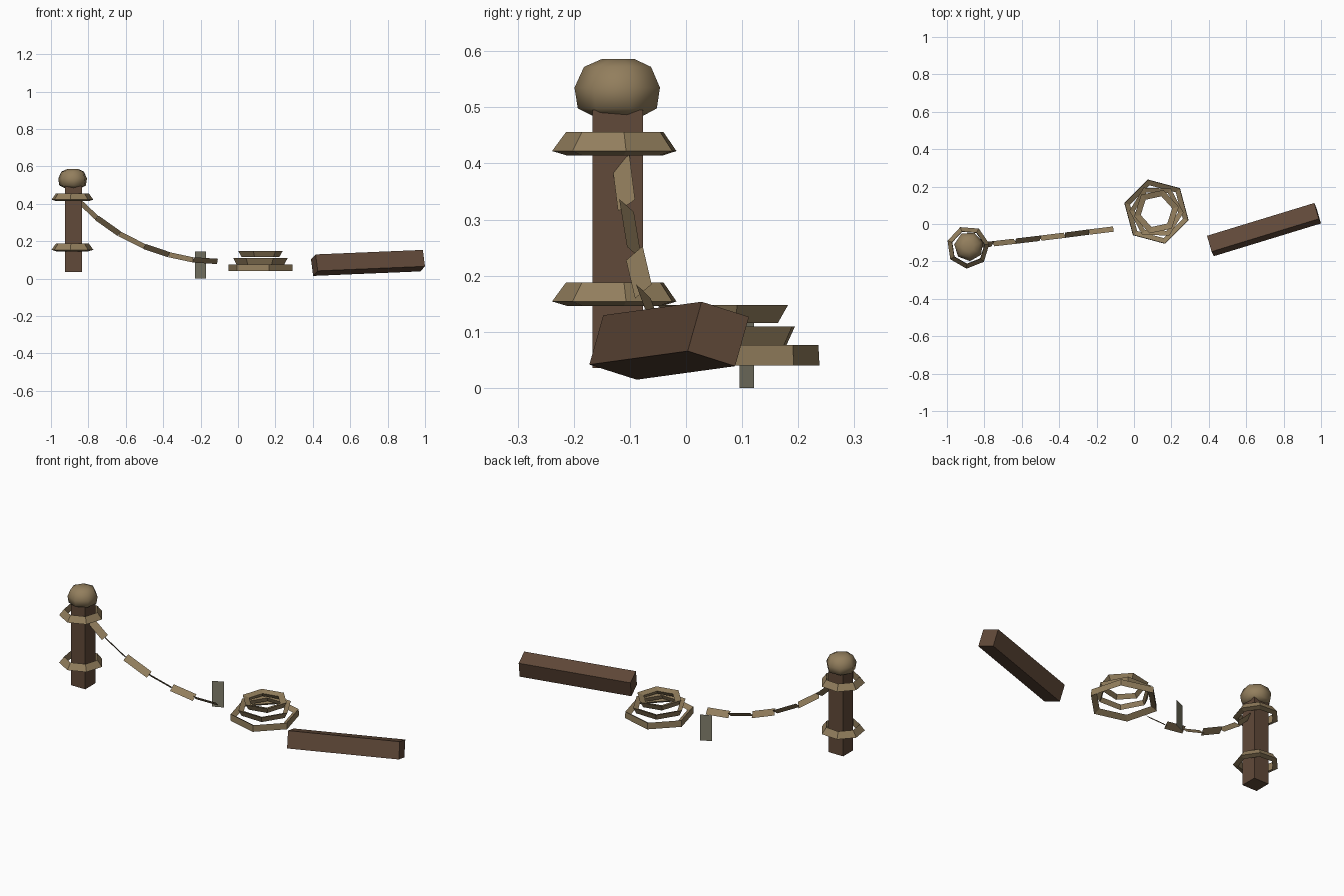
import bpy, bmesh
from math import sin, cos, pi, radians
from mathutils import Vector, Matrix, Euler

if "Cube" in bpy.data.objects:
    bpy.data.objects.remove(bpy.data.objects["Cube"])


def material(name, rgb):
    mat = bpy.data.materials.new(name)
    mat.use_nodes = True
    mat.diffuse_color = (*rgb, 1)
    mat.node_tree.nodes["Principled BSDF"].inputs["Base Color"].default_value = (*rgb, 1)
    return mat


WOOD = material("brown_wood", (0.12, 0.068, 0.041))
ROPE = material("tan_rope", (0.29, 0.21, 0.11))
TAG = material("grey_tag", (0.22, 0.21, 0.15))


def finish(bm, name, mat, recalc=True):
    if recalc:
        bmesh.ops.recalc_face_normals(bm, faces=bm.faces)
    mesh = bpy.data.meshes.new(name)
    bm.to_mesh(mesh)
    bm.free()
    mesh.materials.append(mat)
    obj = bpy.data.objects.new(name, mesh)
    bpy.context.collection.objects.link(obj)
    return obj


def beam(name, size, centre, rotation=(0, 0, 0)):
    bm = bmesh.new()
    turn = Euler([radians(a) for a in rotation]).to_matrix().to_4x4()
    bmesh.ops.create_cube(bm, size=1, matrix=Matrix.Translation(centre) @ turn @ Matrix.Diagonal((*size, 1)))
    return finish(bm, name, WOOD)


def lathe(name, profile, centre, sides, phase, closed):
    """Sweep (radius, height) points round a vertical axis with few sides."""
    bm = bmesh.new()
    loops = []
    for r, z in profile:
        loops.append([bm.verts.new((centre[0] + r * cos(phase + 2 * pi * i / sides),
                                    centre[1] + r * sin(phase + 2 * pi * i / sides), z))
                      for i in range(sides)])
    pairs = list(zip(loops, loops[1:]))
    if closed:
        pairs.append((loops[-1], loops[0]))
    else:
        bm.faces.new(loops[0])
        bm.faces.new(loops[-1])
    for a, b in pairs:
        for i in range(sides):
            j = (i + 1) % sides
            bm.faces.new((a[i], a[j], b[j], b[i]))
    return finish(bm, name, ROPE)


# Upright post and fallen beam
post = (-0.88, -0.122)
beam("post", (0.09, 0.09, 0.46), (*post, 0.265))
beam("fallen_beam", (0.60, 0.092, 0.092), (0.695, -0.03, 0.084), (-17, -2.3, 17))

# Rounded knob on the post
knob = lathe("post_knob", [(0.045, 0.484), (0.073, 0.498), (0.079, 0.535), (0.062, 0.572), (0.03, 0.586)],
             (-0.883, -0.12), 7, 0.3, False)
for p in knob.data.polygons:
    p.use_smooth = True

# Rope bands round the post
for name, z in (("upper_band", 0.414), ("lower_band", 0.146)):
    lathe(name, [(0.115, z + 0.008), (0.09, z + 0.042), (0.088, z)],
          (-0.887, -0.124), 7, 0.15, True)

# Coiled rope: three stacked loops of triangular section
coil = (0.12, 0.066)
lathe("coil_bottom", [(0.178, 0.04), (0.176, 0.076), (0.146, 0.06)], coil, 6, radians(-15), True)
lathe("coil_middle", [(0.145, 0.109), (0.128, 0.076), (0.116, 0.1)], coil, 6, radians(-2), True)
lathe("coil_top", [(0.122, 0.148), (0.103, 0.116), (0.086, 0.138)], coil, 6, radians(12), True)

# Hanging rope: flat strips tilted alternately either way
path = [Vector(p) for p in ((-0.84, -0.116, 0.405), (-0.755, -0.106, 0.325), (-0.635, -0.092, 0.24),
                            (-0.5, -0.076, 0.172), (-0.37, -0.06, 0.128), (-0.24, -0.043, 0.1),
                            (-0.11, -0.027, 0.092))]
bm = bmesh.new()
for i, (a, b) in enumerate(zip(path, path[1:])):
    along = (b - a).normalized()
    side = along.cross(Vector((0, 0, 1))).normalized()
    up = side.cross(along)
    across = (up + side * (1 if i % 2 else -1)).normalized() * 0.02
    bm.faces.new([bm.verts.new(v) for v in (a - across, b - across, b + across, a + across)])
finish(bm, "hanging_rope", ROPE, False)

# Small upright tag
bm = bmesh.new()
left, right = (-0.23, 0.095), (-0.172, 0.121)
bm.faces.new([bm.verts.new(v) for v in ((*left, 0), (*right, 0), (*right, 0.145), (*left, 0.145))])
finish(bm, "upright_tag", TAG, False)
